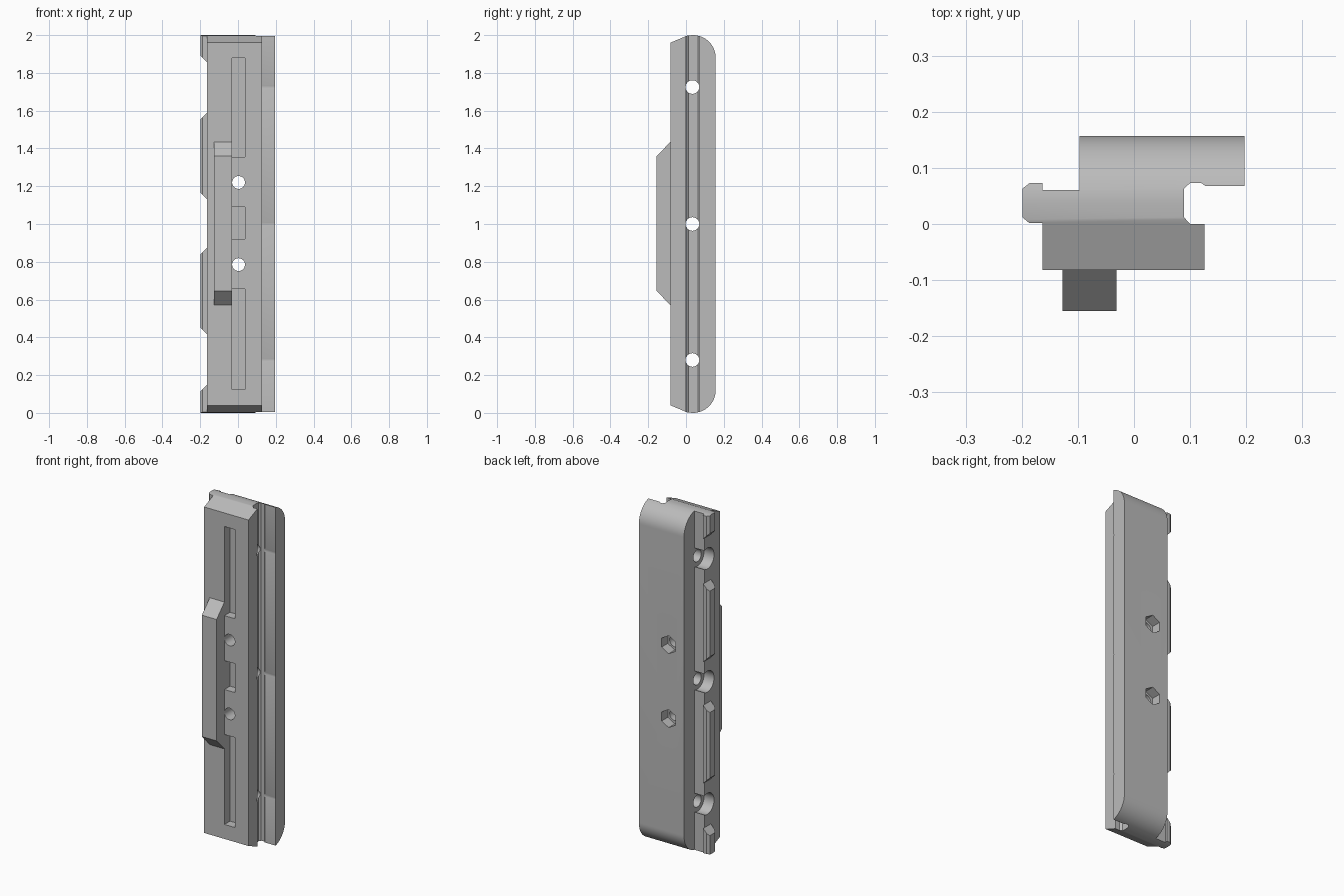
import bpy, bmesh, math
from mathutils import Matrix, Vector

if "Cube" in bpy.data.objects:
    bpy.data.objects.remove(bpy.data.objects["Cube"])

grey = bpy.data.materials.new("plain grey")
grey.diffuse_color = (0.5, 0.5, 0.5, 1)
grey.use_nodes = True
grey.node_tree.nodes["Principled BSDF"].inputs["Base Color"].default_value = grey.diffuse_color


def prism(name, outline, place, lo, hi):
    """Extrude a 2D outline; place(u, v, w) turns it into 3D."""
    bm = bmesh.new()
    a = [bm.verts.new(place(u, v, lo)) for u, v in outline]
    b = [bm.verts.new(place(u, v, hi)) for u, v in outline]
    n = len(a)
    bm.faces.new(a)
    bm.faces.new(b[::-1])
    for i in range(n):
        bm.faces.new((a[i], b[i], b[(i + 1) % n], a[(i + 1) % n]))
    bmesh.ops.recalc_face_normals(bm, faces=bm.faces)
    me = bpy.data.meshes.new(name)
    bm.to_mesh(me)
    bm.free()
    me.materials.append(grey)
    ob = bpy.data.objects.new(name, me)
    bpy.context.collection.objects.link(ob)
    return ob


def along_x(u, v, w): return (w, u, v)      # outline in y, z
def along_y(u, v, w): return (u, w, v)      # outline in x, z
def along_z(u, v, w): return (u, v, w)      # outline in x, y


def ring(u, v, r, n, turn=0):
    return [(u + r * math.cos(turn + math.tau * i / n),
             v + r * math.sin(turn + math.tau * i / n)) for i in range(n)]


def rect(u0, u1, v0, v1):
    return [(u0, v0), (u1, v0), (u1, v1), (u0, v1)]


def boolean(ob, tool, op):
    m = ob.modifiers.new(op, 'BOOLEAN')
    m.operation, m.object, m.solver = op, tool, 'EXACT'
    bpy.context.view_layer.objects.active = ob
    bpy.ops.object.modifier_apply(modifier=m.name)
    bpy.data.objects.remove(tool)


# Main rail: grooved cross-section
rail = prism("rail_body", [
    (-0.163, -0.082), (0.126, -0.082), (0.126, 0), (0.1, 0), (0.089, 0.012),
    (0.089, 0.063), (0.1, 0.073), (0.12, 0.073), (0.127, 0.068), (0.197, 0.068),
    (0.197, 0.157), (-0.097, 0.157), (-0.097, 0.061), (-0.163, 0.061)],
    along_z, -0.1, 2.1)

# Chamfered tongues along the left edge, with sloped ends
for lo, hi in ((-0.3, 0.15), (0.415, 0.875), (1.13, 1.59), (1.855, 2.3)):
    tongue = prism("tongue", [
        (-0.15, 0.002), (-0.187, 0.002), (-0.199, 0.012), (-0.199, 0.063),
        (-0.186, 0.073), (-0.163, 0.073), (-0.163, 0.05), (-0.15, 0.05)],
        along_z, lo - 0.1, hi + 0.1)
    ends = prism("tongue_ends", [
        (-0.14, lo - 0.023), (-0.163, lo), (-0.2, lo + 0.038),
        (-0.21, lo + 0.048), (-0.21, hi - 0.048), (-0.2, hi - 0.038),
        (-0.163, hi), (-0.14, hi + 0.023)], along_y, -0.05, 0.1)
    boolean(tongue, ends, 'INTERSECT')
    boolean(rail, tongue, 'UNION')

# Rounded back and bevelled front at both ends
top = [(-0.082, 1.96), (0.008, 1.998), (0.037, 2.0)]
top += [(0.037 + 0.12 * math.sin(a), 1.88 + 0.12 * math.cos(a))
        for a in (math.pi / 2 * i / 16 for i in range(1, 17))]
side = [(-0.1, 1.952)] + top[:-1] + [(0.157, 1.88), (0.17, 1.87)]
side += [(y, 2 - z) for y, z in reversed(side)]
boolean(rail, prism("end_shape", side, along_x, -0.3, 0.3), 'INTERSECT')

# Cross holes with a wide scoop on the left edge
for z in (0.28, 1.0, 1.725):
    boolean(rail, prism("cross_hole", ring(0.034, z, 0.036, 32), along_x, -0.3, 0.3), 'DIFFERENCE')
    boolean(rail, prism("scoop", ring(0.034, z, 0.062, 32), along_x, -0.3, -0.098), 'DIFFERENCE')

# Bolt holes with hexagonal nut pockets at the back
for z in (0.785, 1.22):
    boolean(rail, prism("bolt_hole", ring(0.003, z, 0.034, 32), along_y, -0.3, 0.3), 'DIFFERENCE')
    boolean(rail, prism("nut_pocket", ring(0.003, z, 0.053, 6, math.pi / 6), along_y, 0.1, 0.3), 'DIFFERENCE')

# Front slots
for lo, hi in ((0.125, 0.655), (0.92, 1.09), (1.355, 1.88)):
    boolean(rail, prism("slot", rect(-0.031, 0.038, lo, hi), along_y, -0.2, -0.03), 'DIFFERENCE')

# Raised front block with sloped ends
block = prism("front_block", [(-0.082, 0.57), (-0.155, 0.645), (-0.155, 1.36), (-0.082, 1.435)],
              along_x, -0.127, -0.031)

for ob in (rail, block):
    bpy.ops.object.select_all(action='DESELECT')
    ob.select_set(True)
    bpy.context.view_layer.objects.active = ob
    bpy.ops.object.shade_smooth_by_angle(angle=math.radians(25))
